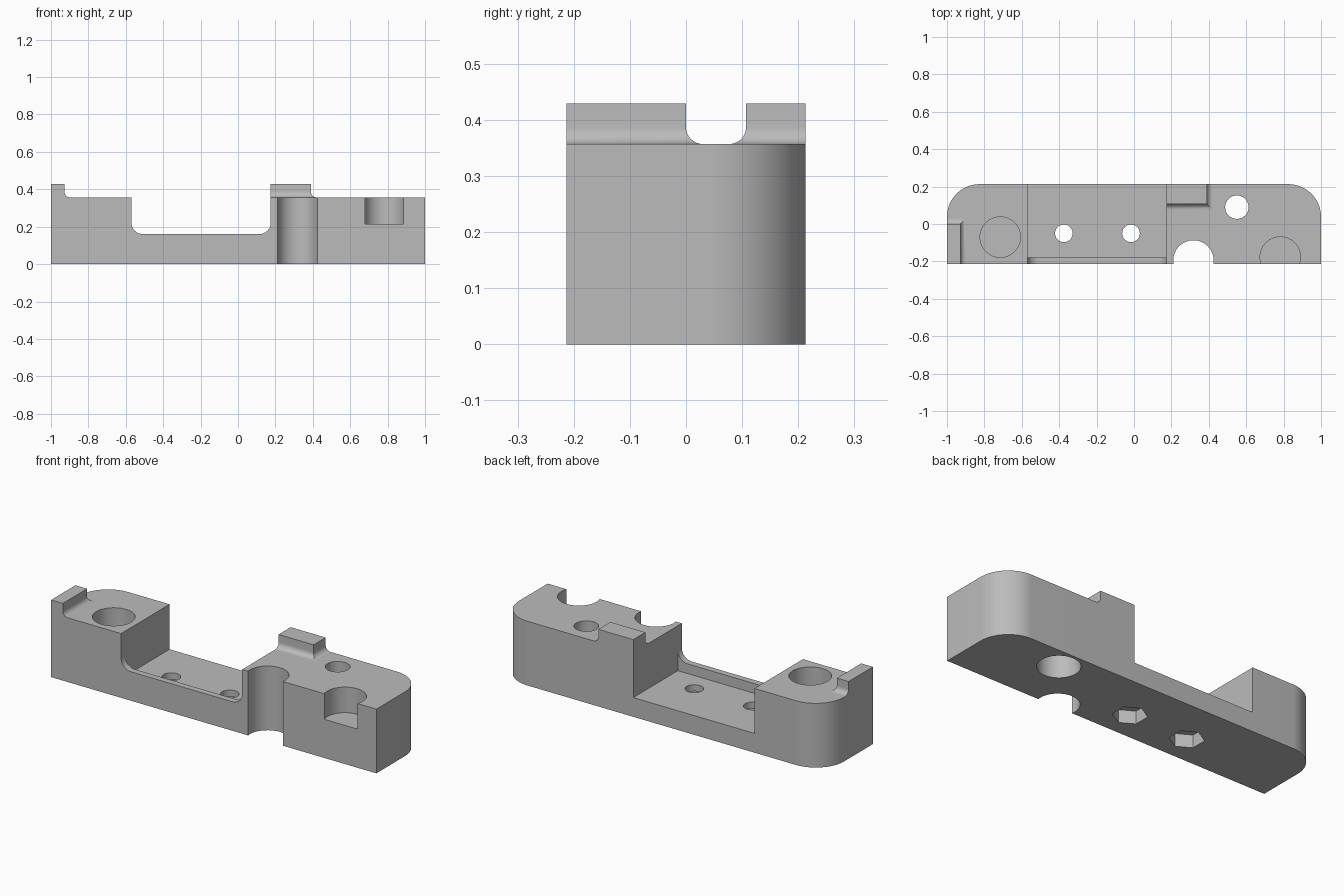
import bpy, bmesh, math
from mathutils import Vector

cube = bpy.data.objects.get("Cube")
if cube:
    bpy.data.objects.remove(cube)

grey = bpy.data.materials.new("plain grey")
grey.use_nodes = True
color = (0.5, 0.5, 0.5, 1)
grey.diffuse_color = color
grey.node_tree.nodes["Principled BSDF"].inputs["Base Color"].default_value = color

W, TOP, TAB_TOP = 0.213, 0.357, 0.429
X0, X1 = -0.57, 0.175          # ends of the central recess
FLOOR, LIP = 0.107, 0.161


def make(name, bm):
    bmesh.ops.recalc_face_normals(bm, faces=bm.faces)
    mesh = bpy.data.meshes.new(name)
    bm.to_mesh(mesh)
    bm.free()
    ob = bpy.data.objects.new(name, mesh)
    bpy.context.collection.objects.link(ob)
    mesh.materials.append(grey)
    return ob


def prism(name, points, direction):
    """Extrude a closed outline of 3D points along a direction."""
    bm = bmesh.new()
    face = bm.faces.new([bm.verts.new(p) for p in points])
    new = bmesh.ops.extrude_face_region(bm, geom=[face])["geom"]
    verts = [v for v in new if isinstance(v, bmesh.types.BMVert)]
    bmesh.ops.translate(bm, verts=verts, vec=Vector(direction))
    return make(name, bm)


def arc(cx, cy, r, start, end, n):
    angles = [math.radians(start + (end - start) * i / n) for i in range(n + 1)]
    return [(cx + r * math.cos(a), cy + r * math.sin(a)) for a in angles]


def hole(x, y, r, z0, z1, sides=64, turn=0):
    outline = arc(x, y, r, turn, turn + 360, sides)[:-1]
    return prism("hole_cutter", [(a, b, z0) for a, b in outline], (0, 0, z1 - z0))


def cut(body, cutter):
    cutter.hide_render = True
    mod = body.modifiers.new("cut", "BOOLEAN")
    mod.operation, mod.solver, mod.object = "DIFFERENCE", "EXACT", cutter
    bpy.context.view_layer.objects.active = body
    bpy.ops.object.modifier_apply(modifier=mod.name)
    bpy.data.objects.remove(cutter)


def tab(name, x0, x1, y0, y1, grow):
    """Raised block whose inner sides flare into the deck with a cove."""
    r, n = 0.03, 10
    levels = [(r * (1 - math.sin(a)), TOP + r * (1 - math.cos(a)))
              for a in [math.pi / 2 * i / n for i in range(n + 1)]]
    levels.append((0, TAB_TOP))
    bm = bmesh.new()
    rings = []
    for d, z in levels:
        ax, bx = x0 - d * grow[0], x1 + d * grow[1]
        ay, by = y0 - d * grow[2], y1 + d * grow[3]
        rings.append([bm.verts.new((x, y, z))
                      for x, y in ((ax, ay), (bx, ay), (bx, by), (ax, by))])
    for low, high in zip(rings, rings[1:]):
        for i in range(4):
            j = (i + 1) % 4
            bm.faces.new((low[i], low[j], high[j], high[i]))
    bm.faces.new(rings[-1])
    return make(name, bm)


# Main block with rounded back corners
R = 0.175
outline = [(-1, -W), (1, -W)] + arc(1 - R, W - R, R, 0, 90, 24) + arc(R - 1, W - R, R, 90, 180, 24)
body = prism("mount_body", [(x, y, 0) for x, y in outline], (0, 0, TOP))

# Central recess, with a thin front lip that curves up at both ends
r = 0.06
profile = [(X0, 0.6), *arc(X0 + r, LIP + r, r, 180, 270, 12),
           *arc(X1 - r, LIP + r, r, 270, 360, 12), (X1, 0.6)]
cut(body, prism("lip_cutter", [(x, -0.4, z) for x, z in profile], (0, 0.3, 0)))
box = [(X0, -0.178), (X1, -0.178), (X1, 0.4), (X0, 0.4)]
cut(body, prism("recess_cutter", [(x, y, FLOOR) for x, y in box], (0, 0, 0.5)))

# Round pockets and the open front channel
cut(body, hole(-0.715, -0.07, 0.108, TOP - 0.142, 0.6))
cut(body, hole(0.782, -0.177, 0.108, TOP - 0.142, 0.6))
cut(body, hole(0.318, -0.195, 0.108, -0.1, 0.6))

# Bolt hole, counterbored underneath
cut(body, hole(0.55, 0.09, 0.0625, -0.1, 0.6))
cut(body, hole(0.55, 0.09, 0.107, -0.1, 0.2))

# Screw holes in the recess with hexagonal nut traps underneath
for x in (-0.375, -0.016):
    cut(body, hole(x, -0.05, 0.047, -0.1, 0.3, 48))
    cut(body, hole(x, -0.05, 0.087, -0.1, 0.071, 6, 90))

# Raised tabs
parts = [body,
         tab("end_tab", -1, -0.928, -W, 0, (0, 1, 0, 1)),
         tab("back_tab", X1, 0.39, 0.107, W, (0, 1, 1, 0))]

# Smooth the curved faces and keep the edges sharp
bpy.ops.object.select_all(action="DESELECT")
for ob in parts:
    ob.select_set(True)
bpy.context.view_layer.objects.active = body
bpy.ops.object.shade_smooth_by_angle(angle=math.radians(30))
